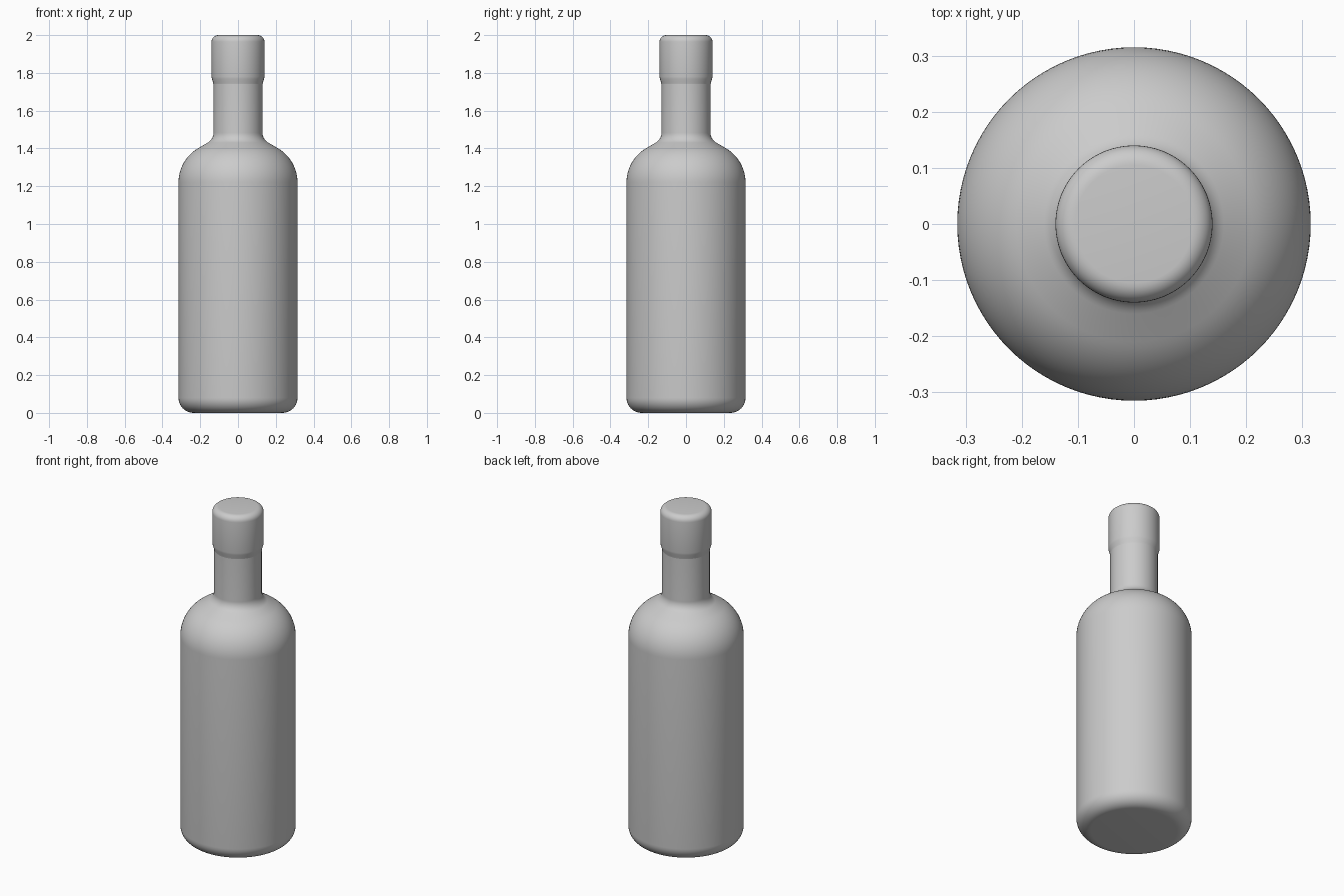
import bpy
import bmesh
from math import radians, cos, sin, tau

cube = bpy.data.objects.get("Cube")
if cube:
    bpy.data.objects.remove(cube, do_unlink=True)

grey = bpy.data.materials.new("plain grey")
grey.use_nodes = True
colour = (0.6, 0.6, 0.6, 1)
grey.diffuse_color = colour
grey.node_tree.nodes["Principled BSDF"].inputs["Base Color"].default_value = colour


def arc(r, z, radius, start, end, steps=10):
    """Profile points (radius, height) along a circular arc, angles in degrees."""
    angles = [radians(start + (end - start) * i / steps) for i in range(steps + 1)]
    return [(r + radius * cos(a), z + radius * sin(a)) for a in angles]


def lathe(name, profile, segments=96):
    """Revolve a profile about z; ends on the axis are merged."""
    bm = bmesh.new()
    verts = [bm.verts.new((r, 0, z)) for r, z in profile]
    edges = [bm.edges.new(pair) for pair in zip(verts, verts[1:])]
    bmesh.ops.spin(bm, geom=verts + edges, cent=(0, 0, 0), axis=(0, 0, 1),
                   angle=tau, steps=segments, use_merge=True)
    bmesh.ops.remove_doubles(bm, verts=bm.verts, dist=1e-5)
    bmesh.ops.recalc_face_normals(bm, faces=bm.faces)
    # an open shell may be turned inside out: make its widest side face outward
    side = max(bm.faces, key=lambda f: f.calc_center_median().xy.length)
    if side.normal.dot(side.calc_center_median()) < 0:
        bmesh.ops.reverse_faces(bm, faces=bm.faces)
    mesh = bpy.data.meshes.new(name)
    bm.to_mesh(mesh)
    bm.free()
    mesh.materials.append(grey)
    obj = bpy.data.objects.new(name, mesh)
    bpy.context.collection.objects.link(obj)
    bpy.ops.object.select_all(action="DESELECT")
    obj.select_set(True)
    bpy.context.view_layer.objects.active = obj
    bpy.ops.object.shade_smooth_by_angle(angle=radians(30))
    return obj


# Bottle: flat base, rounded foot, straight body, round shoulder, flared neck
lathe("bottle", [(0, 0)]
      + arc(0.235, 0.08, 0.08, -90, 0)
      + arc(0.105, 1.22, 0.21, 0, 60, 16)
      + arc(0.19, 1.483, 0.06, 240, 180)
      + [(0.13, 1.74)])

# Cap: soft step out from the neck, rounded top rim
lathe("cap", [(0.13, 1.74), (0.132, 1.75), (0.138, 1.768), (0.14, 1.78)]
      + arc(0.105, 1.965, 0.035, 0, 90, 8)
      + [(0, 2)])
